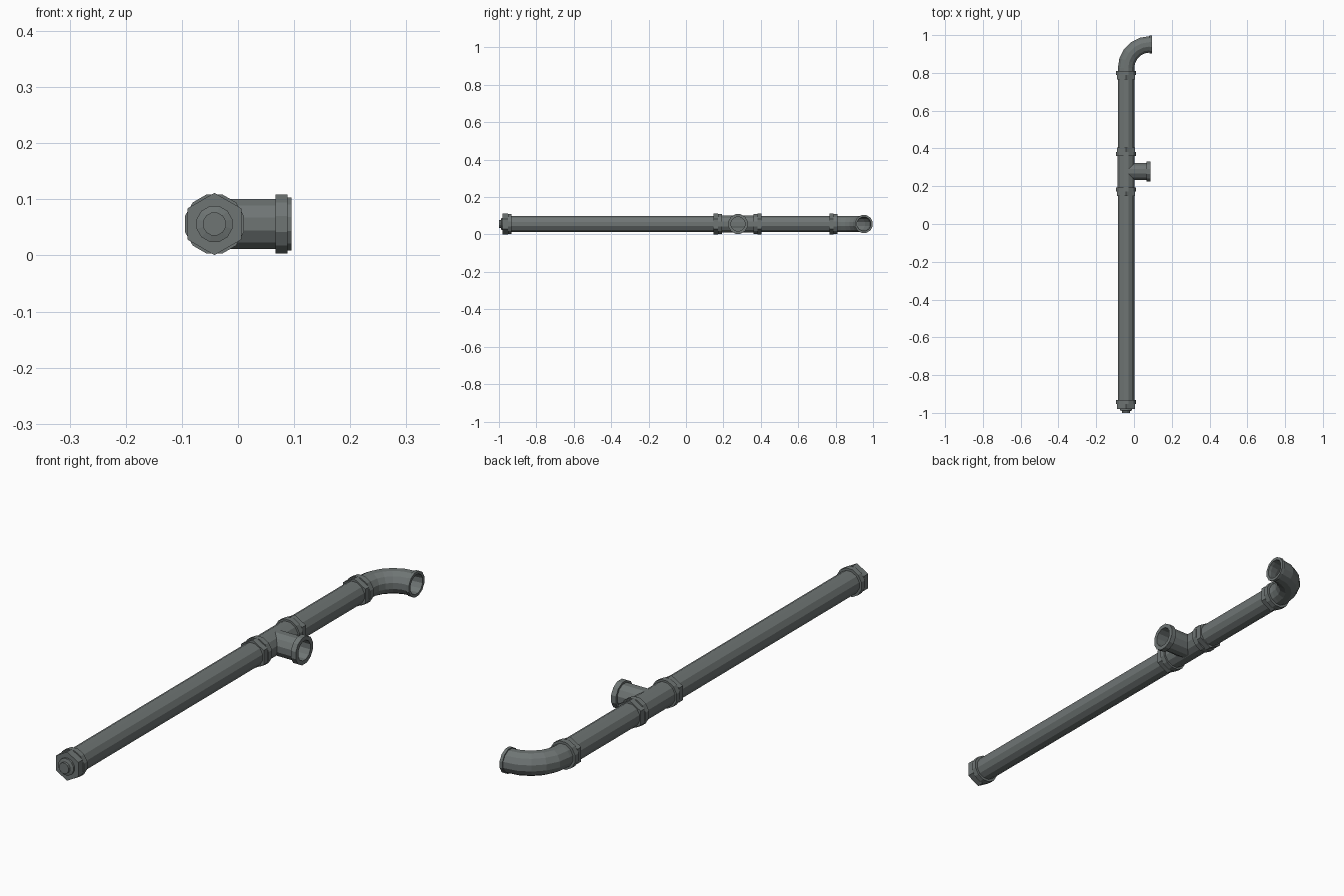
import bpy, bmesh, math
from mathutils import Vector

if "Cube" in bpy.data.objects:
    bpy.data.objects.remove(bpy.data.objects["Cube"])

metal = bpy.data.materials.new("dark_grey_metal")
metal.diffuse_color = (0.158, 0.178, 0.175, 1)
metal.use_nodes = True
metal.node_tree.nodes["Principled BSDF"].inputs["Base Color"].default_value = metal.diffuse_color

AX, AZ = -0.042, 0.056      # main pipe axis
UP = Vector((0, 0, 1))


def loft(name, rings, sides=12, phase=0.5):
    """Skin rings (centre, direction, radius); both ends are capped."""
    bm = bmesh.new()
    loops = []
    for c, d, r in rings:
        side = Vector(d).normalized().cross(UP)
        loop = []
        for i in range(sides):
            a = 2 * math.pi * (i + phase) / sides
            loop.append(bm.verts.new(Vector(c) + r * (math.cos(a) * UP + math.sin(a) * side)))
        loops.append(loop)
    for a, b in zip(loops, loops[1:]):
        for i in range(sides):
            j = (i + 1) % sides
            bm.faces.new((a[i], a[j], b[j], b[i]))
    bm.faces.new(loops[0])
    bm.faces.new(loops[-1])
    bmesh.ops.recalc_face_normals(bm, faces=bm.faces)
    me = bpy.data.meshes.new(name)
    bm.to_mesh(me)
    bm.free()
    me.materials.append(metal)
    ob = bpy.data.objects.new(name, me)
    bpy.context.collection.objects.link(ob)
    return ob


def along_y(name, profile, sides=12, phase=0.5):
    return loft(name, [((AX, y, AZ), (0, 1, 0), r) for y, r in profile], sides, phase)


def collar(name, nut_y, mid_y, ring_y):
    """Hex nut with a round ring beside it."""
    along_y(name + "_nut", [(nut_y, 0.0555), (mid_y, 0.0555)], 6, 0)
    along_y(name + "_ring", [(mid_y, 0.0545), (ring_y, 0.0545)])


# straight pipes
along_y("long_pipe", [(-0.95, 0.045), (0.18, 0.045)])
along_y("short_pipe", [(0.37, 0.045), (0.79, 0.045)])

# end cap with stepped plug
collar("end_cap", -0.98, -0.953, -0.932)
along_y("end_plug", [(-0.975, 0.033), (-0.987, 0.033), (-0.99, 0.021), (-1.0, 0.021)])

# tee body and its collars
along_y("tee_body", [(0.18, 0.047), (0.37, 0.047)])
collar("tee_front", 0.148, 0.171, 0.192)
collar("tee_back", 0.404, 0.381, 0.36)

# hollow side branch with flange
BY = 0.278
branch = [(AX, 0.046), (0.067, 0.046), (0.067, 0.054), (0.088, 0.054),
          (0.088, 0.038), (0.0, 0.038)]
loft("tee_branch", [((x, BY, AZ), (1, 0, 0), r) for x, r in branch])

# elbow: outer skin along the bend, lip, then the inner wall back down
collar("elbow", 0.766, 0.788, 0.81)
CX, CY, R = 0.083, 0.826, 0.125


def bend(k, r, steps=5):
    t = math.pi / 2 * k / steps
    return ((CX - R * math.cos(t), CY + R * math.sin(t), AZ),
            (math.sin(t), math.cos(t), 0), r)


lip = [((x, CY + R, AZ), (1, 0, 0), r)
       for x, r in [(CX, 0.049), (0.095, 0.049), (0.095, 0.038)]]
loft("elbow_bend", [((AX, 0.80, AZ), (0, 1, 0), 0.045)]
     + [bend(k, 0.045) for k in range(6)] + lip
     + [bend(k, 0.037) for k in (5, 4, 3, 2, 1)])
